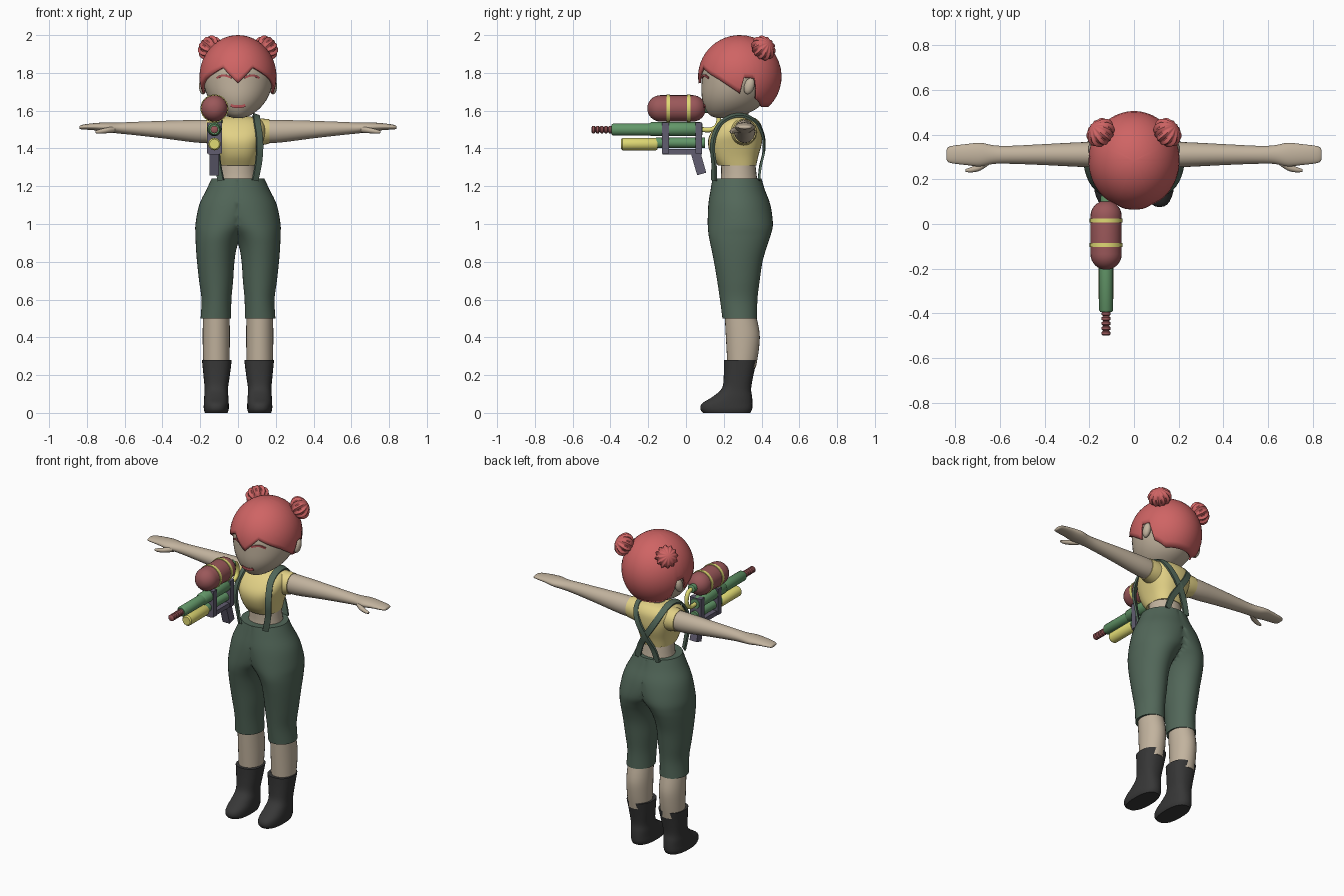
import bpy, bmesh, math
from mathutils import Vector, Matrix
from mathutils.bvhtree import BVHTree

if "Cube" in bpy.data.objects:
    bpy.data.objects.remove(bpy.data.objects["Cube"])


def material(name, r, g, b):
    m = bpy.data.materials.new(name)
    lin = [((c / 255 + 0.055) / 1.055) ** 2.4 for c in (r, g, b)]
    m.diffuse_color = (*lin, 1)
    m.use_nodes = True
    m.node_tree.nodes["Principled BSDF"].inputs["Base Color"].default_value = m.diffuse_color
    return m


SKIN = material("skin", 194, 179, 158)
HAIR = material("hair_red", 207, 100, 100)
SHIRT = material("shirt_yellow", 226, 209, 134)
CLOTH = material("dark_green_cloth", 82, 103, 89)
BOOT = material("boot_black", 55, 55, 55)
TANK = material("tank_red", 155, 88, 90)
GREEN = material("toy_green", 98, 150, 104)
YELLOW = material("toy_yellow", 224, 218, 116)
GREY = material("frame_grey", 97, 93, 112)
LIP = material("face_red", 178, 84, 88)


def finish(name, bm, mat, mirror=False, angle=40):
    bmesh.ops.recalc_face_normals(bm, faces=bm.faces)
    me = bpy.data.meshes.new(name)
    bm.to_mesh(me)
    bm.free()
    me.materials.append(mat)
    ob = bpy.data.objects.new(name, me)
    bpy.context.collection.objects.link(ob)
    bpy.ops.object.select_all(action='DESELECT')
    ob.select_set(True)
    bpy.context.view_layer.objects.active = ob
    bpy.ops.object.shade_smooth_by_angle(angle=math.radians(angle))
    if mirror:
        ob.modifiers.new("mirror", 'MIRROR')
    return ob


def spline(pts, k):
    """Catmull-Rom through tuples of any length."""
    out = []
    for i in range(len(pts) - 1):
        p0, p1, p2, p3 = (pts[max(i - 1, 0)], pts[i], pts[i + 1], pts[min(i + 2, len(pts) - 1)])
        for s in range(k):
            t = s / k
            out.append(tuple(b + 0.5 * t * (c - a + t * (2 * a - 5 * b + 4 * c - d + t * (3 * (b - c) + d - a)))
                             for a, b, c, d in zip(p0, p1, p2, p3)))
    return out + [tuple(pts[-1])]


def loft(name, rings, mat, axis='z', n=28, p=2.0, k=4, mirror=False, clamp=False):
    """Rings are (position on axis, centre a, radius a, centre b, radius b)."""
    bm = bmesh.new()
    loops = []
    for t, ca, ra, cb, rb in (spline(rings, k) if k > 1 else rings):
        loop = []
        for i in range(n):
            c, s = math.cos(2 * math.pi * i / n), math.sin(2 * math.pi * i / n)
            a = ca + ra * math.copysign(abs(c) ** (2 / p), c)
            b = cb + rb * math.copysign(abs(s) ** (2 / p), s)
            if clamp:
                a = max(a, 0)
            loop.append(bm.verts.new({'x': (t, a, b), 'y': (a, t, b), 'z': (a, b, t)}[axis]))
        loops.append(loop)
    for l0, l1 in zip(loops, loops[1:]):
        for i in range(n):
            j = (i + 1) % n
            bm.faces.new((l0[i], l0[j], l1[j], l1[i]))
    bm.faces.new(loops[0])
    bm.faces.new(loops[-1])
    if clamp:  # open the seam where the two halves join
        seam = [f for f in bm.faces if all(v.co.x < 1e-5 for v in f.verts)]
        bmesh.ops.delete(bm, geom=seam, context='FACES')
    return finish(name, bm, mat, mirror)


def span(rows):
    """(z, centre x, radius x, front y, back y) to loft rings."""
    return [(z, cx, rx, (y0 + y1) / 2, (y1 - y0) / 2) for z, cx, rx, y0, y1 in rows]


def ribbon(name, pts, width, thick, normal, mat, mirror=False, k=5):
    path = [Vector(q) for q in spline(pts, k)]
    bm = bmesh.new()
    loops = []
    for i, q in enumerate(path):
        t = (path[min(i + 1, len(path) - 1)] - path[max(i - 1, 0)]).normalized()
        side = t.cross(normal(q)).normalized()
        out = side.cross(t) * thick / 2
        side = side * width / 2
        loops.append([bm.verts.new(q + v) for v in (side + out, out - side, -side - out, side - out)])
    for l0, l1 in zip(loops, loops[1:]):
        for i in range(4):
            bm.faces.new((l0[i], l0[(i + 1) % 4], l1[(i + 1) % 4], l1[i]))
    bm.faces.new(loops[0])
    bm.faces.new(loops[-1])
    return finish(name, bm, mat, mirror)


def box(name, centre, size, mat, tilt=0):
    bm = bmesh.new()
    bmesh.ops.create_cube(bm, size=1)
    bm.transform(Matrix.Translation(centre) @ Matrix.Rotation(tilt, 4, 'X') @ Matrix.Diagonal((*size, 1)))
    return finish(name, bm, mat)


# Legs, boots and trousers
loft("boot", span([(0, .115, .06, .09, .34), (.02, .115, .066, .076, .35), (.05, .115, .066, .085, .352),
                   (.085, .115, .064, .14, .35), (.13, .115, .062, .19, .345), (.2, .113, .07, .2, .357),
                   (.28, .112, .079, .2, .375)]), BOOT, p=2.4, mirror=True)
loft("calf", span([(.24, .115, .068, .22, .37), (.33, .115, .071, .215, .385), (.42, .115, .072, .21, .39),
                   (.52, .115, .07, .205, .37)]), SKIN, mirror=True)
loft("trousers", span([(.5, .117, .081, .193, .377), (.6, .114, .079, .18, .378), (.7, .116, .09, .165, .39),
                       (.8, .118, .099, .148, .405), (.88, .114, .109, .132, .428), (.94, .1, .125, .12, .448),
                       (1.0, .07, .155, .115, .46), (1.1, .03, .176, .118, .447), (1.18, .01, .158, .13, .418),
                       (1.24, 0, .14, .14, .4)]), CLOTH, n=40, mirror=True, clamp=True)

# Torso
loft("waist", span([(1.2, 0, .11, .175, .385), (1.25, 0, .1, .185, .375), (1.34, 0, .092, .185, .365)]), SKIN)
loft("shirt", span([(1.31, 0, .095, .17, .372), (1.36, 0, .108, .135, .383), (1.42, 0, .127, .117, .4),
                    (1.47, 0, .142, .125, .405), (1.52, 0, .142, .16, .4), (1.555, 0, .115, .2, .375),
                    (1.57, 0, .06, .235, .34)]), SHIRT, n=36, p=2.5)
loft("sleeve", [(.08, .3, .075, 1.485, .075), (.13, .305, .07, 1.488, .07), (.168, .31, .062, 1.49, .064)],
     SHIRT, 'x', mirror=True)
loft("neck", span([(1.53, 0, .055, .23, .345), (1.58, 0, .042, .235, .33), (1.66, 0, .042, .23, .33)]), SKIN)
ribbon("suspender", [(.09, .148, 1.23), (.108, .148, 1.32), (.115, .14, 1.4), (.112, .15, 1.47), (.102, .185, 1.535),
                     (.097, .25, 1.572), (.095, .32, 1.57), (.083, .382, 1.525), (.05, .41, 1.46),
                     (0, .412, 1.385), (-.045, .395, 1.31), (-.07, .385, 1.23)], .036, .012,
       lambda q: q - Vector((q.x * .4, .28, 1.42)), CLOTH, mirror=True)

# Arms and hands
loft("arm", [(.13, .31, .056, 1.49, .061), (.22, .311, .056, 1.491, .06), (.4, .311, .047, 1.5, .046),
             (.56, .31, .04, 1.506, .034), (.63, .311, .042, 1.508, .029), (.69, .311, .053, 1.512, .026),
             (.75, .311, .047, 1.515, .02), (.81, .311, .04, 1.514, .014), (.834, .311, .032, 1.512, .01),
             (.84, .311, .02, 1.512, .005)], SKIN, 'x', mirror=True)
loft("thumb", [(.65, .285, .02, 1.502, .018), (.69, .256, .017, 1.496, .015), (.73, .243, .012, 1.49, .012),
               (.755, .24, .006, 1.487, .006)], SKIN, 'x', n=12, mirror=True)

# Head, ears and face plates
head = loft("head", span([(1.562, 0, .025, .165, .23), (1.575, 0, .065, .128, .3), (1.615, 0, .118, .1, .38),
                          (1.67, 0, .158, .084, .43), (1.74, 0, .182, .082, .462), (1.82, 0, .184, .088, .47),
                          (1.9, 0, .15, .125, .44), (1.95, 0, .1, .18, .38), (1.97, 0, .04, .24, .32)]), SKIN, n=40)
bm = bmesh.new()
bmesh.ops.create_uvsphere(bm, u_segments=16, v_segments=10, radius=1)
bm.transform(Matrix.Translation((.185, .335, 1.73)) @ Matrix.Rotation(-.3, 4, 'X') @ Matrix.Diagonal((.022, .027, .045, 1)))
finish("ear", bm, SKIN, True)

bm = bmesh.new()
bm.from_mesh(head.data)
tree = BVHTree.FromBMesh(bm)
bm.free()


def on_face(x, z):
    hit = tree.ray_cast(Vector((x, -1, z)), Vector((0, 1, 0)))[0]
    return (x, hit.y - .002, z)


def front(q):
    return Vector((q.x * 2, -1, 0))


ribbon("closed_eye", [on_face(x, z) for x, z in ((.035, 1.774), (.06, 1.784), (.085, 1.786), (.112, 1.773))],
       .011, .008, front, LIP, True)
ribbon("mouth", [on_face(x, z) for x, z in ((-.038, 1.628), (-.015, 1.622), (.015, 1.622), (.038, 1.628))],
       .015, .008, front, LIP)

# Hair cap: a dome whose lower edge height depends on the angle from the front
EDGE = [(0, 1.745), (24, 1.83), (60, 1.765), (90, 1.69), (96, 1.775), (111, 1.77), (117, 1.66), (138, 1.62), (180, 1.62)]


def edge_height(deg):
    for (a, za), (b, zb) in zip(EDGE, EDGE[1:]):
        if deg <= b:
            return za + (zb - za) * (deg - a) / (b - a)


bm = bmesh.new()
top = bm.verts.new((0, .285, 2.0))
columns = []
for i in range(120):
    deg = i * 3
    th = math.radians(deg)
    low = math.acos((edge_height(min(deg, 360 - deg)) - 1.78) / .22)
    columns.append([bm.verts.new((.204 * math.sin(low * r / 14) * math.sin(th),
                                  .285 - .221 * math.sin(low * r / 14) * math.cos(th),
                                  1.78 + .22 * math.cos(low * r / 14))) for r in range(1, 15)])
for i, c0 in enumerate(columns):
    c1 = columns[(i + 1) % 120]
    bm.faces.new((top, c0[0], c1[0]))
    for r in range(13):
        bm.faces.new((c0[r], c0[r + 1], c1[r + 1], c1[r]))
hair = finish("hair_cap", bm, HAIR)
hair.modifiers.new("thickness", 'SOLIDIFY').thickness = .014

# Scalloped hair buns
bm = bmesh.new()
bmesh.ops.create_uvsphere(bm, u_segments=60, v_segments=16, radius=1)
for v in bm.verts:
    f = 1 + .1 * math.cos(12 * math.atan2(v.co.y, v.co.x))
    v.co.x *= f
    v.co.y *= f
turn = Vector((.6, .5, .45)).to_track_quat('Z', 'Y').to_matrix().to_4x4()
bm.transform(Matrix.Translation((.15, .41, 1.932)) @ turn @ Matrix.Diagonal((.064, .064, .052, 1)))
finish("hair_bun", bm, HAIR, True)

# Water blaster, running along y
GX = -.125


def turned(name, profile, z, mat):
    return loft(name, [(y, GX, r, z, r) for y, r in profile], mat, 'y', n=24, k=1)


arc = [(math.sin(a * math.pi / 16), math.cos(a * math.pi / 16)) for a in range(8)]
tank = [(-.135 - .07 * s, max(.07 * c, .004)) for s, c in reversed(arc)] + [(.035 + .07 * s, .07 * c) for s, c in arc]
turned("tank", tank, 1.612, TANK)
for y in (-.095, .015):
    turned("tank_band", [(y - .009, .07), (y - .009, .074), (y + .009, .074), (y + .009, .07)], 1.612, YELLOW)
turned("barrel_front", [(-.395, .026), (-.385, .032), (-.19, .032)], 1.5, GREEN)
turned("barrel_rear", [(-.195, .03), (-.185, .037), (.075, .037), (.088, .03)], 1.502, GREEN)
beads = [(-.5 + .022 * b + dy, r) for b in range(5) for dy, r in ((0, .013), (.005, .02), (.016, .02), (.021, .013))]
turned("nozzle", beads + [(-.38, .013)], 1.5, TANK)
turned("pump_grip", [(-.343, .026), (-.335, .033), (-.16, .033), (-.15, .028)], 1.423, YELLOW)
turned("pump_tube", [(-.16, .027), (.1, .027)], 1.43, GREEN)

# Frame with trigger grip
box("frame_front", (GX, -.108, 1.455), (.078, .036, .165), GREY)
box("frame_rear", (GX, .067, 1.455), (.078, .036, .165), GREY)
box("frame_base", (GX, -.02, 1.382), (.06, .21, .028), GREY)
box("trigger_grip", (GX, .066, 1.325), (.05, .05, .125), GREY, .28)

# Feed pipe from barrel up to the tank
curve = bpy.data.curves.new("feed_pipe", 'CURVE')
curve.dimensions = '3D'
curve.bevel_depth = .013
sp = curve.splines.new('POLY')
path = spline([(GX, .08, 1.5), (GX, .135, 1.5), (GX, .168, 1.525), (GX, .172, 1.57), (GX, .15, 1.605), (GX, .09, 1.612)], 4)
sp.points.add(len(path) - 1)
for pt, q in zip(sp.points, path):
    pt.co = (*q, 1)
curve.materials.append(YELLOW)
bpy.context.collection.objects.link(bpy.data.objects.new("feed_pipe", curve))
turned("tank_cap", [(.085, .025), (.125, .025), (.13, .018)], 1.612, GREEN)
